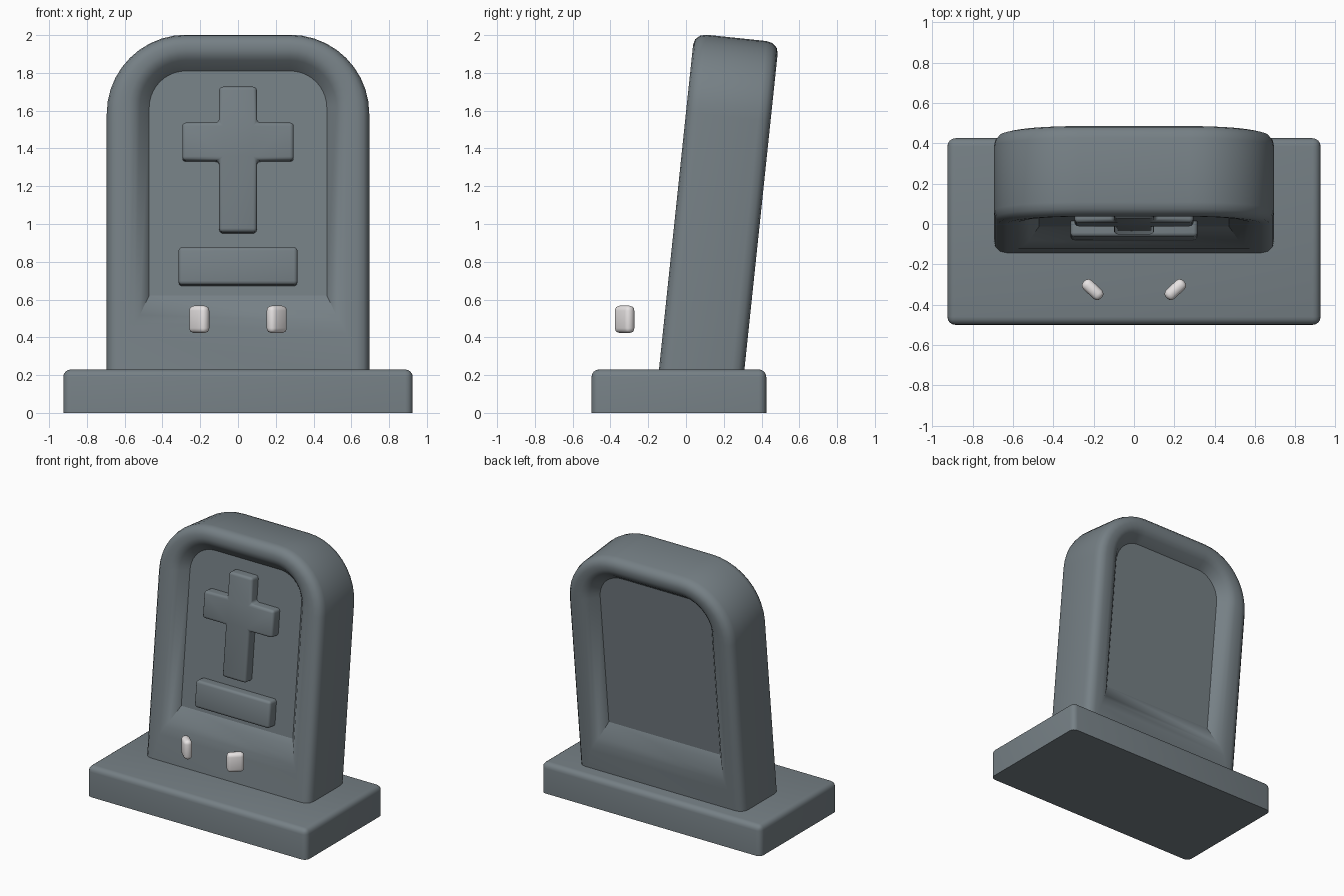
import bpy, bmesh, math
from mathutils import Matrix

cube = bpy.data.objects.get("Cube")
if cube:
    bpy.data.objects.remove(cube, do_unlink=True)


def material(name, color):
    mat = bpy.data.materials.new(name)
    mat.use_nodes = True
    mat.diffuse_color = color
    mat.node_tree.nodes["Principled BSDF"].inputs["Base Color"].default_value = color
    return mat


STONE = material("slate_grey", (0.18, 0.215, 0.235, 1))
WHITE = material("off_white", (0.8, 0.77, 0.77, 1))
# Upright parts lean back together
LEAN = Matrix.Translation((0, 0.08, 0.2)) @ Matrix.Rotation(math.radians(-6), 4, 'X')


def finish(name, bm, mat, matrix=Matrix(), angle=50):
    bmesh.ops.recalc_face_normals(bm, faces=bm.faces)
    mesh = bpy.data.meshes.new(name)
    bm.to_mesh(mesh)
    bm.free()
    mesh.materials.append(mat)
    obj = bpy.data.objects.new(name, mesh)
    bpy.context.collection.objects.link(obj)
    obj.matrix_world = matrix
    bpy.ops.object.select_all(action='DESELECT')
    obj.select_set(True)
    bpy.context.view_layer.objects.active = obj
    bpy.ops.object.shade_smooth_by_angle(angle=math.radians(angle))
    return obj


def box(size, center):
    bm = bmesh.new()
    bmesh.ops.create_cube(bm, size=1)
    bmesh.ops.scale(bm, vec=size, verts=bm.verts)
    bmesh.ops.translate(bm, vec=center, verts=bm.verts)
    return bm


def bevel(bm, edges, width, segments=3):
    bmesh.ops.bevel(bm, geom=edges, offset=width, segments=segments,
                    profile=0.5, affect='EDGES')


def arch(half, bottom, top, radius, steps=10):
    """Outline with square lower corners and rounded upper ones."""
    right = []
    for i in range(steps + 1):
        a = math.pi / 2 * i / steps
        right.append((half - radius + radius * math.cos(a),
                      top - radius + radius * math.sin(a)))
    right.insert(0, (half, bottom))
    return right + [(-x, z) for x, z in reversed(right)]


def slab(outline, front, back, width):
    """Raised ornament with soft edges, extruded from an outline."""
    bm = bmesh.new()
    face = bm.faces.new([bm.verts.new((x, front, z)) for x, z in outline])
    new = bmesh.ops.extrude_face_region(bm, geom=[face])["geom"]
    verts = [v for v in new if isinstance(v, bmesh.types.BMVert)]
    bmesh.ops.translate(bm, vec=(0, back - front, 0), verts=verts)
    bmesh.ops.recalc_face_normals(bm, faces=bm.faces)
    edges = [e for e in bm.edges if e.calc_face_angle(0) > 0.5
             and min(v.co.y for v in e.verts) < front + 0.001]
    bevel(bm, edges, width)
    return bm


# Plinth, soft everywhere except its underside
bm = box((1.85, 0.925, 0.23), (0, -0.0375, 0.115))
bevel(bm, [e for e in bm.edges if max(v.co.z for v in e.verts) > 0.1], 0.04, 4)
finish("plinth", bm, STONE)

# Headstone: rim rolls into a sunken panel on both faces
# Each row: side inset, top inset, depth, bottom height
rim = [(0, 0, 0.065, -0.05), (0.008, 0.008, 0.032, -0.05),
       (0.03, 0.03, 0.008, -0.05), (0.065, 0.06, 0, -0.05),
       (0.12, 0.09, 0.002, 0.2), (0.15, 0.115, 0.01, 0.26),
       (0.175, 0.14, 0.03, 0.3), (0.225, 0.19, 0.09, 0.41)]
bm = bmesh.new()


def ring(inset, top_inset, y, bottom):
    outline = arch(0.695 - inset, bottom, 1.795 - top_inset, 0.42 - inset)
    return [bm.verts.new((x, y, z)) for x, z in outline]


front = [ring(s, t, d - 0.225, b) for s, t, d, b in reversed(rim)]
back = [ring(s, t, 0.225 - d, b) for s, t, d, b in rim]
rings = front + back
for a, b in zip(rings, rings[1:]):
    for i in range(len(a)):
        j = (i + 1) % len(a)
        bm.faces.new((a[i], a[j], b[j], b[i]))
for panel in (rings[0], rings[-1]):
    for edge in bm.faces.new(panel).edges:
        edge.smooth = False
finish("headstone", bm, STONE, LEAN)

# Raised cross
half = [(0.1, 0.74), (0.1, 1.122), (0.295, 1.122), (0.295, 1.324),
        (0.1, 1.324), (0.1, 1.515)]
outline = half + [(-x, z) for x, z in reversed(half)]
finish("cross", slab(outline, -0.212, -0.1, 0.02), STONE, LEAN)

# Blank plaque
outline = [(-0.315, 0.46), (0.315, 0.46), (0.315, 0.66), (-0.315, 0.66)]
finish("plaque", slab(outline, -0.212, -0.1, 0.02), STONE, LEAN)

# Floating eyes, turned outward
for name, side in (("left_eye", 1), ("right_eye", -1)):
    bm = box((0.12, 0.06, 0.145), (0, 0, 0))
    bevel(bm, bm.edges[:], 0.026)
    place = Matrix.Translation((side * 0.205, -0.325, 0.495))
    finish(name, bm, WHITE, place @ Matrix.Rotation(side * math.radians(43), 4, 'Z'))
